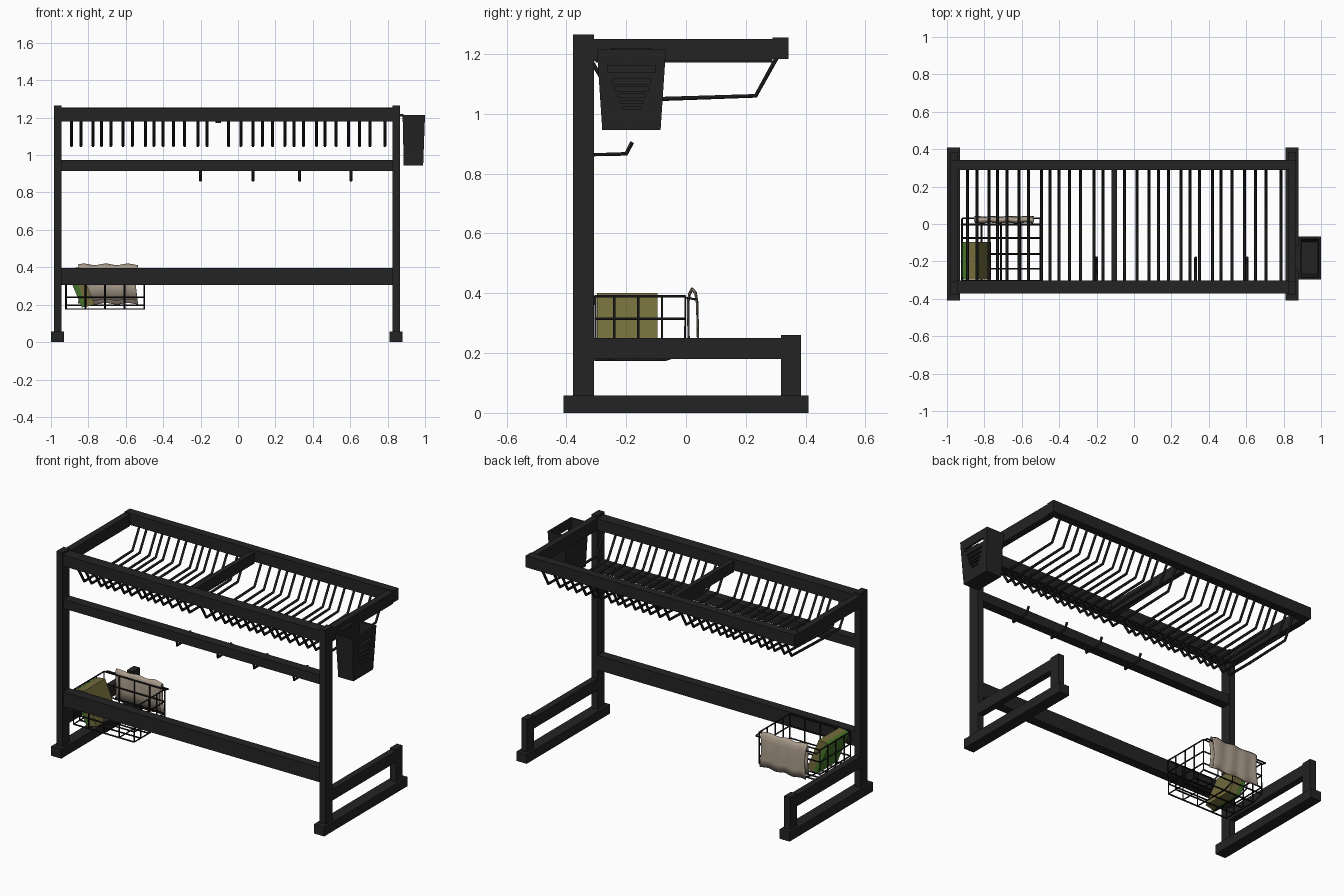
import bpy, bmesh, math
from mathutils import Vector

if "Cube" in bpy.data.objects:
    bpy.data.objects.remove(bpy.data.objects["Cube"])


def material(name, rgb):
    m = bpy.data.materials.new(name)
    m.diffuse_color = (*rgb, 1)
    m.use_nodes = True
    m.node_tree.nodes["Principled BSDF"].inputs["Base Color"].default_value = m.diffuse_color
    return m


BLACK = material("matte_black", (0.017, 0.017, 0.017))
WIRE = material("wire_black", (0.010, 0.010, 0.010))
OLIVE = material("sponge_olive", (0.17, 0.15, 0.045))
GREEN = material("scourer_green", (0.06, 0.17, 0.02))
BEIGE = material("towel_beige", (0.40, 0.33, 0.26))


def mesh_object(name, bm, mat):
    bmesh.ops.recalc_face_normals(bm, faces=bm.faces)
    me = bpy.data.meshes.new(name)
    bm.to_mesh(me)
    bm.free()
    me.materials.append(mat)
    ob = bpy.data.objects.new(name, me)
    bpy.context.collection.objects.link(ob)
    return ob


def add_box(bm, x0, x1, y0, y1, z0, z1):
    v = [bm.verts.new((x, y, z)) for z in (z0, z1)
         for x, y in ((x0, y0), (x1, y0), (x1, y1), (x0, y1))]
    for f in ((3, 2, 1, 0), (4, 5, 6, 7), (0, 1, 5, 4),
              (1, 2, 6, 5), (2, 3, 7, 6), (3, 0, 4, 7)):
        bm.faces.new([v[i] for i in f])


def box(name, *dims, mat=BLACK):
    bm = bmesh.new()
    add_box(bm, *dims)
    return mesh_object(name, bm, mat)


def wires(name, paths, radius, mat=WIRE, res=1):
    """Several bent rods as one mesh."""
    cu = bpy.data.curves.new(name, 'CURVE')
    cu.dimensions = '3D'
    cu.bevel_depth = radius
    cu.bevel_resolution = res
    cu.use_fill_caps = True
    for path in paths:
        s = cu.splines.new('POLY')
        s.points.add(len(path) - 1)
        for p, co in zip(s.points, path):
            p.co = (*co, 1)
    ob = bpy.data.objects.new(name, cu)
    bpy.context.collection.objects.link(ob)
    cu.materials.append(mat)
    bpy.ops.object.select_all(action='DESELECT')
    ob.select_set(True)
    bpy.context.view_layer.objects.active = ob
    bpy.ops.object.convert(target='MESH')
    return bpy.context.object


# side frames: foot, tall post, short post, lower bar, top bar
for side, cx in (("left", -0.965), ("right", 0.845)):
    a, b = cx - 0.02, cx + 0.02
    box(side + "_foot", cx - 0.035, cx + 0.035, -0.41, 0.41, 0, 0.058)
    box(side + "_tall_post", a, b, -0.377, -0.307, 0.058, 1.265)
    box(side + "_short_post", a, b, 0.317, 0.384, 0.058, 0.26)
    box(side + "_lower_bar", a, b, -0.307, 0.317, 0.18, 0.25)
    box(side + "_top_bar", a, b, -0.307, 0.29, 1.177, 1.25)

# long rails
box("outer_top_rail", -0.985, 0.865, 0.29, 0.342, 1.183, 1.255)
box("post_top_rail", -0.945, 0.825, -0.372, -0.302, 1.18, 1.25)
box("hook_rail", -0.945, 0.825, -0.368, -0.310, 0.915, 0.973)
box("lower_rail", -0.945, 0.825, -0.368, -0.310, 0.305, 0.396)
box("centre_divider", -0.12, -0.09, -0.302, 0.29, 1.172, 1.24)

# dish wires, with positions in hundredths
dish_x = [-89, -84, -77.5, -73, -68, -61.5, -56.5, -49.5, -45, -40, -34.5, -28.5,
          -21.5, -16.5, -5, 1.5, 8, 13, 18.5, 25, 30, 35, 42, 46.5, 52.5, 59,
          65, 70.5, 78.5]
wires("dish_wires", [[(x / 100, -0.325, 1.19), (x / 100, -0.24, 1.05),
                      (x / 100, -0.07, 1.05), (x / 100, 0.233, 1.06),
                      (x / 100, 0.305, 1.19)] for x in dish_x], 0.008)

# hooks under the hook rail
wires("utensil_hooks", [[(x, -0.32, 0.92), (x, -0.312, 0.863), (x, -0.2, 0.866),
                         (x, -0.18, 0.905)] for x in (-0.2, 0.08, 0.33, 0.605)], 0.008)

# wire basket: bent ribs, hoops and floor wires
X0, X1 = -0.92, -0.502
ribs = [[(x, -0.303, 0.39), (x, -0.303, 0.177), (x, -0.07, 0.177), (x, -0.003, 0.198),
         (x, -0.003, 0.385), (x, 0.03, 0.38)]
        for x in (X0 + (X1 - X0) * i / 4 for i in range(5))]
hoops = [[(X0, -0.303, z), (X1, -0.303, z), (X1, -0.003, z), (X0, -0.003, z),
          (X0, -0.303, z)] for z in (0.39, 0.315, 0.24)]
floor = [[(X0, y, z), (X1, y, z)] for y, z in
         ((-0.303, 0.177), (-0.24, 0.177), (-0.16, 0.177), (-0.075, 0.177),
          (-0.003, 0.198), (0.03, 0.38))]
ends = [[(x, y, 0.39), (x, y, 0.177)] for x in (X0, X1) for y in (-0.24, -0.16, -0.08)]
wires("wire_basket", ribs + hoops + floor + ends, 0.0045)


# leaning sponge with scourer layer
def slab(name, profile, mat):
    bm = bmesh.new()
    lo = [bm.verts.new((x, -0.298, z)) for x, z in profile]
    hi = [bm.verts.new((x, -0.095, z)) for x, z in profile]
    bm.faces.new(lo)
    bm.faces.new(hi[::-1])
    for i in range(4):
        j = (i + 1) % 4
        bm.faces.new((lo[i], lo[j], hi[j], hi[i]))
    return mesh_object(name, bm, mat)


slab("sponge_scourer", ((-0.918, 0.385), (-0.835, 0.185), (-0.81, 0.19), (-0.893, 0.395)), GREEN)
slab("sponge_body", ((-0.893, 0.395), (-0.81, 0.19), (-0.765, 0.2), (-0.848, 0.4)), OLIVE)

# towel draped over the basket rim
profile = ((0.009, 0.225), (0.008, 0.30), (0.007, 0.37), (0.012, 0.398), (0.021, 0.414),
           (0.032, 0.40), (0.037, 0.37), (0.039, 0.30), (0.04, 0.25), (0.04, 0.205))
bm = bmesh.new()
N = 28
rows = []
for k, (y, z) in enumerate(profile):
    row = []
    for i in range(N + 1):
        t = i / N
        w = math.sin(t * 21 + z * 6)
        x = -0.85 + 0.31 * t + 0.006 * math.sin(z * 25) * (1 - 2 * t)
        row.append(bm.verts.new((x, y + 0.002 * w, z + 0.004 * math.sin(t * 17))))
    rows.append(row)
for r, s in zip(rows, rows[1:]):
    for i in range(N):
        bm.faces.new((r[i], r[i + 1], s[i + 1], s[i]))
for f in bm.faces:
    f.smooth = True
towel = mesh_object("towel", bm, BEIGE)
sol = towel.modifiers.new("thickness", 'SOLIDIFY')
sol.thickness = 0.004
sol.offset = 0

# tapered cutlery holder, open at the top
def ring(bm, x0, x1, y0, y1, z):
    return [bm.verts.new(p) for p in ((x0, y0, z), (x1, y0, z), (x1, y1, z), (x0, y1, z))]


bm = bmesh.new()
t = 0.012
loops = [ring(bm, 0.886, 0.99, -0.28, -0.085, 0.945),
         ring(bm, 0.88, 1.0, -0.298, -0.067, 1.215),
         ring(bm, 0.88 + t, 1.0 - t, -0.298 + t, -0.067 - t, 1.215),
         ring(bm, 0.886 + t, 0.99 - t, -0.28 + t, -0.085 - t, 0.957)]
for lo, hi in zip(loops, loops[1:]):
    for i in range(4):
        j = (i + 1) % 4
        bm.faces.new((lo[i], lo[j], hi[j], hi[i]))
bm.faces.new(loops[0][::-1])
bm.faces.new(loops[-1])
holder = mesh_object("cutlery_holder", bm, BLACK)

# slots through the outer wall of the holder
bm = bmesh.new()
for z, half, h in ((1.15, 0.08, 0.011), (1.108, 0.064, 0.008), (1.083, 0.055, 0.007),
                   (1.06, 0.046, 0.006), (1.04, 0.038, 0.005), (1.02, 0.029, 0.004)):
    add_box(bm, 0.955, 1.05, -0.182 - half, -0.182 + half, z - h, z + h)
cutter = mesh_object("slot_cutter", bm, BLACK)
mod = holder.modifiers.new("slots", 'BOOLEAN')
mod.object = cutter
mod.operation = 'DIFFERENCE'
mod.solver = 'EXACT'
bpy.ops.object.select_all(action='DESELECT')
holder.select_set(True)
bpy.context.view_layer.objects.active = holder
bpy.ops.object.modifier_apply(modifier=mod.name)
bpy.data.objects.remove(cutter, do_unlink=True)
box("holder_hanger", 0.862, 0.884, -0.25, -0.115, 1.205, 1.22)
